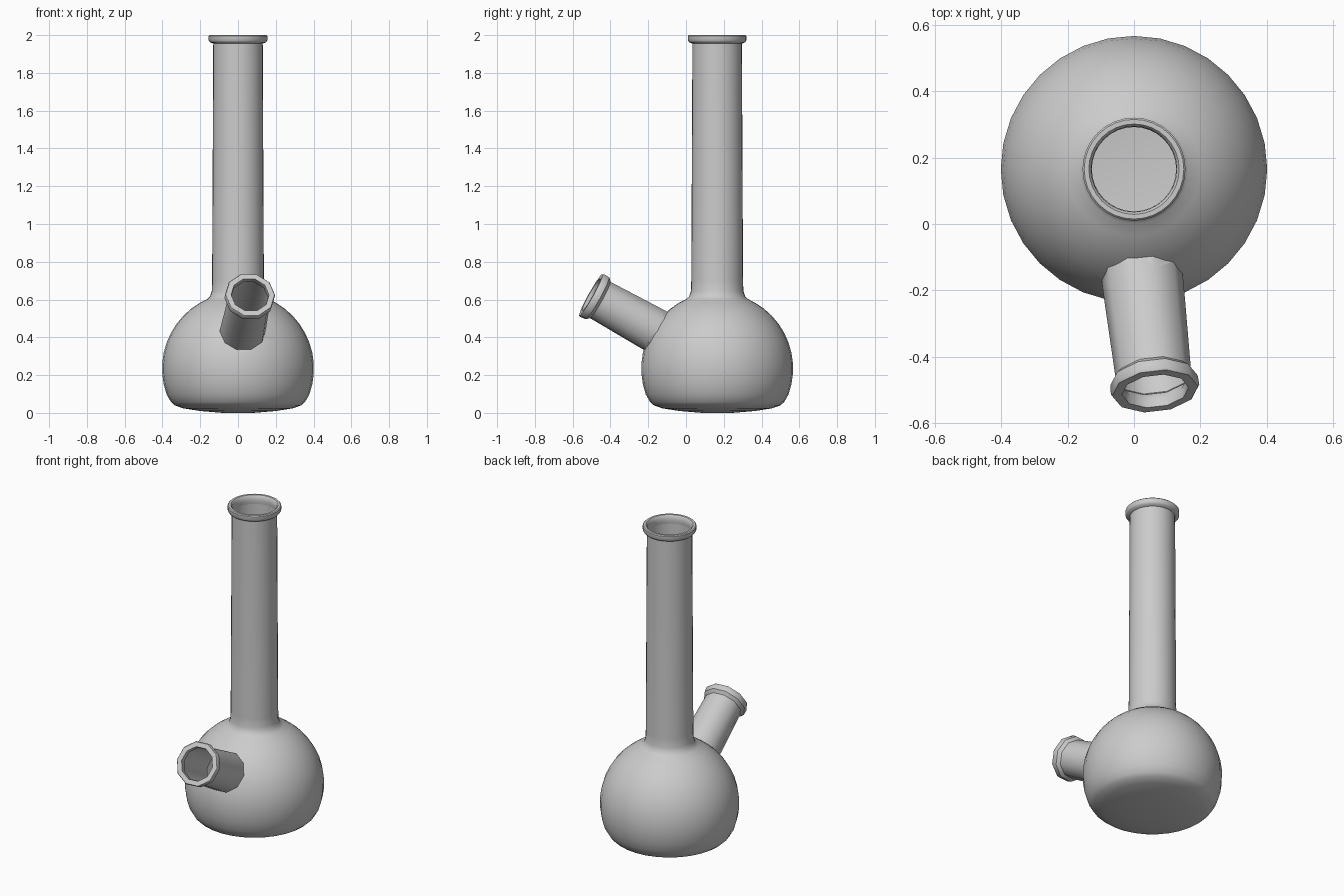
import bpy, bmesh, math
from mathutils import Vector, Matrix

if "Cube" in bpy.data.objects:
    bpy.data.objects.remove(bpy.data.objects["Cube"])


def lathe(name, profile, segments, matrix):
    """Closed solid of revolution about local z; profile is (radius, height) from end to end."""
    bm = bmesh.new()
    rings = []
    for r, h in profile:
        rings.append([bm.verts.new(matrix @ Vector((r * math.cos(a), r * math.sin(a), h)))
                      for a in (2 * math.pi * i / segments for i in range(segments))])
    for low, high in zip(rings, rings[1:]):
        for i in range(segments):
            j = (i + 1) % segments
            bm.faces.new((low[i], low[j], high[j], high[i]))
    bm.faces.new(rings[0])
    bm.faces.new(rings[-1])
    bmesh.ops.recalc_face_normals(bm, faces=bm.faces)
    mesh = bpy.data.meshes.new(name)
    bm.to_mesh(mesh)
    bm.free()
    obj = bpy.data.objects.new(name, mesh)
    bpy.context.collection.objects.link(obj)
    return obj


# round bowl with slightly domed base, following a sphere up to the neck
bowl = [(0.08, 0.0), (0.20, 0.010), (0.29, 0.024), (0.335, 0.040), (0.355, 0.058)]
for deg in (-20, -12, -4, 4, 12, 20, 28, 36, 44, 52, 60, 66):
    a = math.radians(deg)
    bowl.append((0.402 * math.cos(a), 0.235 + 0.402 * math.sin(a)))
# tall neck and its rolled rim, turning back inside
neck = [(0.148, 0.617), (0.139, 0.645), (0.137, 0.70), (0.131, 1.955),
        (0.148, 1.962), (0.155, 1.972), (0.155, 1.995), (0.150, 2.0),
        (0.136, 2.0), (0.129, 1.992), (0.127, 1.965), (0.130, 1.945)]
body_matrix = Matrix.Translation((0, 0.165, 0))
body = lathe("vessel_body", bowl + neck, 32, body_matrix)

# ten-sided slanted side spout, local z pointing outwards, mouth at height 0
mouth = Vector((0.064, -0.503, 0.625))
axis = Vector((0.10, -0.87, 0.485)).normalized()
side = Vector((0, 0, 1)).cross(axis).normalized()
up = axis.cross(side)
rot = Matrix((side, up, axis)).transposed().to_4x4()
spout_matrix = Matrix.Translation(mouth) @ rot
spout_profile = [(0.122, -0.52), (0.122, -0.36), (0.114, -0.055), (0.132, -0.038),
                 (0.134, -0.006), (0.130, 0.0), (0.101, 0.0), (0.098, -0.03),
                 (0.110, -0.05)]
spout = lathe("side_spout", spout_profile, 10, spout_matrix)

# join both into one skin so the spout opens into the bowl
mod = body.modifiers.new("join_spout", 'BOOLEAN')
mod.operation = 'UNION'
mod.solver = 'EXACT'
mod.object = spout
bpy.context.view_layer.objects.active = body
body.select_set(True)
bpy.ops.object.modifier_apply(modifier=mod.name)
bpy.data.objects.remove(spout)

# open the two mouths by removing their caps
caps = [body_matrix @ Vector((0, 0, 1.945)), spout_matrix @ Vector((0, 0, -0.05))]
bm = bmesh.new()
bm.from_mesh(body.data)
lids = [f for f in bm.faces
        if any((f.calc_center_median() - c).length < 0.02 for c in caps)]
bmesh.ops.delete(bm, geom=lids, context='FACES')
bm.to_mesh(body.data)
bm.free()

bpy.ops.object.shade_smooth_by_angle(angle=math.radians(40))
